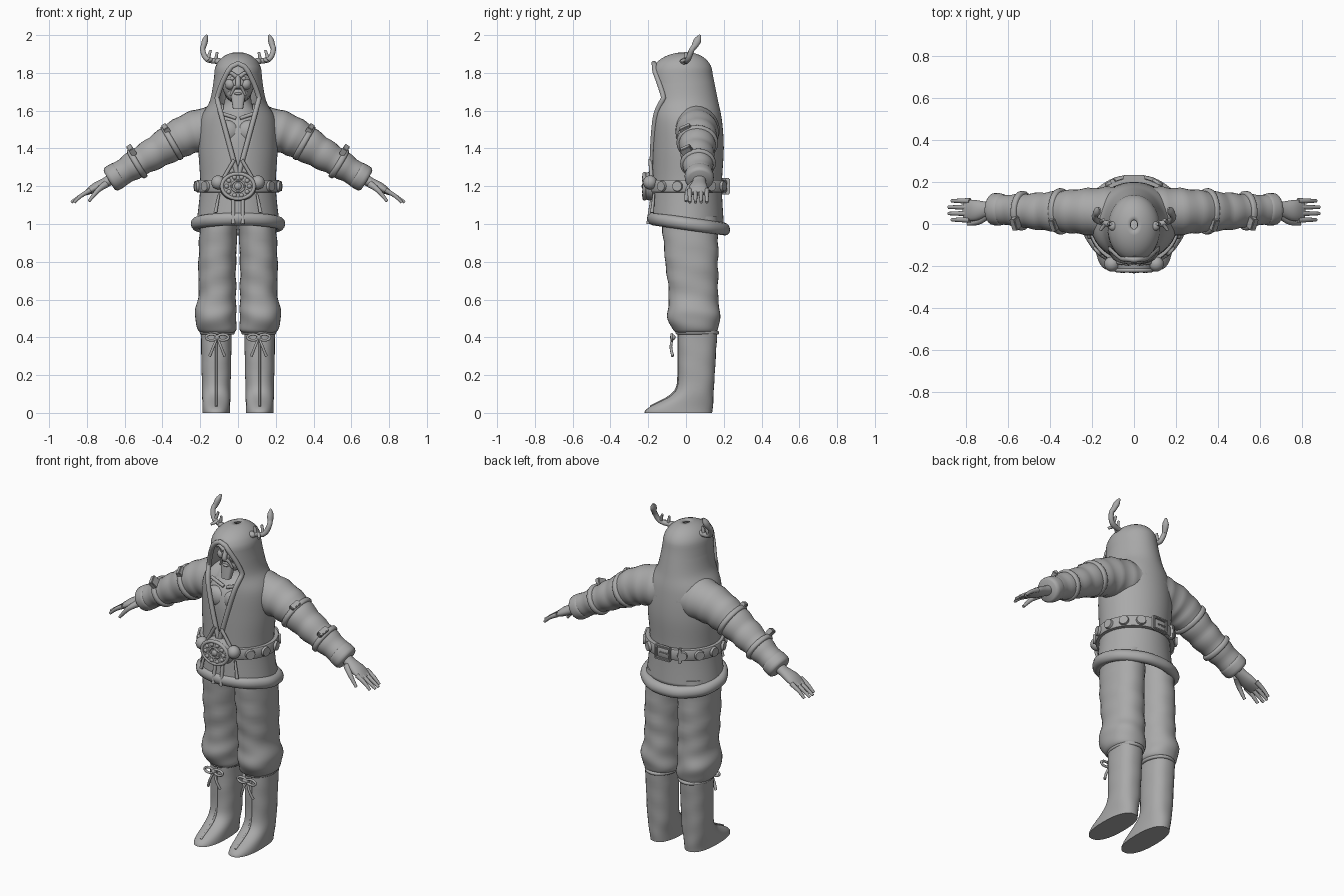
import bpy, bmesh
from math import sin, cos, pi, asin, sqrt, exp, radians
from mathutils import Vector, Matrix

if "Cube" in bpy.data.objects:
    bpy.data.objects.remove(bpy.data.objects["Cube"])

shade = (.4, .4, .4, 1)
grey = bpy.data.materials.new("clay_grey")
grey.use_nodes = True
grey.diffuse_color = shade
grey.node_tree.nodes["Principled BSDF"].inputs["Base Color"].default_value = shade
X, Y, Z = Matrix.Identity(3)
SIDES = (("left", 1), ("right", -1))


def finish(name, bm, angle=50):
    bmesh.ops.remove_doubles(bm, verts=bm.verts, dist=.0003)
    bmesh.ops.recalc_face_normals(bm, faces=bm.faces)
    mesh = bpy.data.meshes.new(name)
    bm.to_mesh(mesh)
    bm.free()
    mesh.materials.append(grey)
    mesh.shade_smooth()
    mesh.set_sharp_from_angle(angle=radians(angle))
    ob = bpy.data.objects.new(name, mesh)
    bpy.context.collection.objects.link(ob)
    return ob


def spline(rows, steps):
    """Smooth curve through rows of numbers."""
    out, last = [], len(rows) - 1
    for i in range(last):
        before, start, end, after = [rows[max(0, min(last, i + k))] for k in (-1, 0, 1, 2)]
        for j in range(steps):
            t = j / steps
            out.append([b + t / 2 * (c - a + t * (2 * a - 5 * b + 4 * c - d + t * (3 * (b - c) + d - a)))
                        for a, b, c, d in zip(before, start, end, after)])
    return out + [list(rows[-1])]


def skin(bm, rings, closed=True, caps=True):
    loops = [[bm.verts.new(p) for p in ring] for ring in rings]
    count = len(loops[0])
    for low, high in zip(loops, loops[1:]):
        for k in range(count if closed else count - 1):
            bm.faces.new((low[k], low[(k + 1) % count], high[(k + 1) % count], high[k]))
    if caps:
        bm.faces.new(loops[0])
        bm.faces.new(loops[-1])


def oval(angle, power):
    """Point on a unit superellipse."""
    return [abs(e) ** power * (1 if e > 0 else -1) for e in (cos(angle), sin(angle))]


def tube(name, rows, s=1, ref=Y, sides=24, steps=4, flat=False, power=1, fold=0):
    """Loft of ovals; a row is x, y, z, half width along ref, other half width."""
    rows = spline(rows, steps)
    rings = []
    for i, (x, y, z, a, b) in enumerate(rows):
        before, after = rows[max(i - 1, 0)], rows[min(i + 1, len(rows) - 1)]
        along = Z if flat else (Vector(after[:3]) - Vector(before[:3])).normalized()
        u = (ref - along * ref.dot(along)).normalized()
        v = along.cross(u)
        ring = []
        for k in range(sides):
            turn = 2 * pi * k / sides
            c, d = oval(turn, power)
            wrinkle = 1 + fold * (sin(2 * turn + 55 * z + 20 * x) + sin(3 * turn - 40 * z) / 2)
            p = Vector((x, y, z)) + (u * a * c + v * b * d) * wrinkle
            ring.append((p.x * s, p.y, max(p.z, 0)))
        rings.append(ring)
    bm = bmesh.new()
    skin(bm, rings)
    return finish(name, bm)


def rope(name, points, start, end, s=1, steps=4):
    """Round cord whose radius runs from start to end."""
    last = len(points) - 1
    radii = [start + (end - start) * i / last for i in range(last + 1)]
    return tube(name, [(*p, r, r) for p, r in zip(points, radii)], s, sides=10, steps=steps)


def ball(name, loc, size):
    bm = bmesh.new()
    bmesh.ops.create_uvsphere(bm, u_segments=20, v_segments=12, radius=1,
                              matrix=Matrix.Translation(loc) @ Matrix.Diagonal((*size, 1)))
    return finish(name, bm)


def disc(name, loc, normal, width, height, depth):
    bm = bmesh.new()
    turn = normal.to_track_quat("Z", "Y").to_matrix().to_4x4()
    bmesh.ops.create_cone(bm, cap_ends=True, segments=28, radius1=1, radius2=.85, depth=1,
                          matrix=Matrix.Translation(loc) @ turn @ Matrix.Diagonal((width, height, depth, 1)))
    return finish(name, bm, 30)


def box(name, loc, size, turn=Matrix()):
    bm = bmesh.new()
    bmesh.ops.create_cube(bm, size=1, matrix=Matrix.Translation(loc) @ turn @ Matrix.Diagonal((*size, 1)))
    bmesh.ops.bevel(bm, geom=bm.edges[:], offset=.004, segments=2, affect="EDGES")
    return finish(name, bm)


def hoop(name, loc, rx, ry, thick, tall, tilt=0, power=1, normal=Z, wave=0):
    """Closed oval band, leaning by tilt."""
    rot = normal.to_track_quat("Z", "Y").to_matrix()
    rings = []
    for i in range(65):
        t = 2 * pi * i / 64
        ring = []
        for k in range(12):
            c, d = oval(pi * k / 6, power)
            out = thick * c * (1 + wave * sin(9 * t))
            y = (ry + out) * sin(t)
            ring.append(Vector(loc) + rot @ Vector(((rx + out) * cos(t), y, tall * d + tilt * y)))
        rings.append(ring)
    bm = bmesh.new()
    skin(bm, rings, caps=False)
    return finish(name, bm)


# Hooded jacket: height, half width, front and back, closed by a dome
coat = spline([(1, .22, -.19, .2), (1.2, .2, -.18, .19), (1.4, .21, -.18, .2), (1.55, .2, -.18, .19),
               (1.65, .15, -.18, .17), (1.75, .13, -.18, .15)], 6)
for k in range(10):
    dome = cos(k / 6.3)
    coat.append((1.8 + .11 * sin(k / 6.3), .125 * dome, -.18 * dome, .14 * dome))
rings, edge = [], []
for z, half, front, back in coat:
    opening = max(0, min((z - 1.25) * .27, .26 * sqrt(max(0, 1.85 - z))))
    gap = asin(min(opening / half, .9))
    turns = [gap + (pi - gap) * k / 24 for k in range(49)]
    rings.append([(half * sin(t), (front + back) / 2 - (back - front) / 2 * cos(t), z) for t in turns])
    if opening:
        edge.append(rings[-1][0])
bm = bmesh.new()
skin(bm, rings, closed=False, caps=False)
solid = finish("hooded_jacket", bm).modifiers.new("thickness", "SOLIDIFY")
solid.thickness, solid.offset = .012, -1

# Trim round the hood opening, straps and cords on the jacket front
peak = (0, -.17, 1.85)
rope("hood_trim", edge + [peak] + [(-x, y, z) for x, y, z in edge[::-1]], .014, .014, steps=1)
for side, s in SIDES:
    rope(side + "_chest_strap", [(.02, -.19, 1.34), (.09, -.18, 1.22)], .01, .01, s)
    rope(side + "_skirt_edge", [(.025, -.18, 1.13), (.025, -.2, 1)], .01, .01, s)
    rope(side + "_belt_cord", [(.1, -.17, 1.16), (.12, -.18, 1.06)], .006, .01, s)

# Bare chest, neck and head
tube("chest", [(0, .01, 1.2, .17, .16), (0, .01, 1.5, .17, .16), (0, .02, 1.62, .08, .08),
               (0, .01, 1.7, .07, .07)], ref=X, flat=True, sides=32)
ball("head", (0, -.03, 1.75), (.085, .09, .115))
ball("jaw", (0, -.06, 1.69), (.06, .06, .05))
ball("lower_lip", (0, -.12, 1.69), (.02, .01, .007))
rope("nose", [(0, -.11, 1.79), (0, -.13, 1.74), (0, -.12, 1.73)], .012, .018)
tube("beard", [(0, -.09, 1.69, .04, .03), (0, -.11, 1.61, .027, .02)], ref=X, flat=True, power=.6)
for side, s in SIDES:
    ball(side + "_pectoral", (.06 * s, -.12, 1.49), (.07, .04, .06))
    ball(side + "_cheek", (.04 * s, -.09, 1.74), (.03, .03, .03))
    ball(side + "_eye", (.03 * s, -.11, 1.77), (.013, .01, .01))
    rope(side + "_collarbone", [(.01, -.12, 1.56), (.1, -.11, 1.59)], .01, .01, s)
    rope(side + "_brow", [(.01, -.12, 1.78), (.04, -.12, 1.8), (.07, -.1, 1.78)], .012, .008, s)
    rope(side + "_moustache", [(0, -.13, 1.73), (.02, -.12, 1.72), (.04, -.11, 1.68)], .012, .006, s)

# Fur hem, belt and buckles
belt_z = 1.2
hoop("fur_hem", (0, .015, 1), .22, .19, .03, .034, tilt=.14, wave=.05)
hoop("belt", (0, .01, belt_z), .207, .197, .016, .034, power=.5)
disc("front_buckle", (0, -.2, belt_z), -Y, .1, .08, .05)
hoop("buckle_rim", (0, -.22, belt_z), .085, .066, .01, .01, normal=-Y)
hoop("buckle_inner_ring", (0, -.22, belt_z), .034, .03, .006, .01, normal=-Y)
ball("buckle_boss", (0, -.22, belt_z), (.02, .015, .02))
for i in range(10):
    t = pi * i / 5
    ball("buckle_bead", (.06 * cos(t), -.22, belt_z + .05 * sin(t)), (.013, .013, .013))
for side, s in SIDES:
    ball(side + "_belt_ball", (.105 * s, -.19, belt_z + .02), (.037, .037, .037))
    for degrees in range(-40, 70, 25):
        c, d = cos(radians(degrees)), sin(radians(degrees))
        disc(side + "_belt_stud", (.224 * c * s, .01 + .214 * d, belt_z), Vector((c * s, d, 0)), .03, .03, .02)
    box(side + "_back_buckle_bar", (.045 * s, .22, belt_z), (.014, .024, .085))
    box("back_buckle_rail", (0, .22, belt_z + .036 * s), (.1, .024, .014))
box("back_buckle_prong", (-.015, .22, belt_z), (.07, .016, .012))
box("belt_loop", (-.1, .2, belt_z), (.02, .03, .085), Matrix.Rotation(.5, 4, "Z"))

# Arm line with a tapering, creased sleeve; bands are placed along it
arm = [Vector(p) for p in spline([(.06, .05, 1.51), (.25, .06, 1.48), (.45, .06, 1.37), (.65, .07, 1.25)], 8)]
last = len(arm) - 1


def sleeve_radius(i):
    return .133 - .068 * i / last + .003 * sin(i * 2)


def band(name, i, half, extra, s):
    along = (arm[i] - arm[i - 1]).normalized()
    rows = []
    for slide, grow in ((-1, 0), (-.7, extra), (0, extra * 1.2), (.7, extra), (1, 0)):
        r = sleeve_radius(i) + grow
        rows.append((*(arm[i] + along * slide * half), r, r * .93))
    tube(name, rows, s, steps=2)


for side, s in SIDES:
    tube(side + "_sleeve", [(*p, sleeve_radius(i), sleeve_radius(i) * .97) for i, p in enumerate(arm)],
         s, sides=28, steps=2, fold=.016)
    for i in (12, 19):
        band(side + "_arm_strap", i, .016, .012, s)
        x, y, z = arm[i]
        lean = Matrix.Rotation(s * .6, 4, "Y") @ Matrix.Rotation(.5, 4, "X")
        box(side + "_strap_buckle", ((x + .03) * s, y - .06, z + .07), (.03, .06, .045), lean)
    band(side + "_cuff", last, .036, .012, s)

    # Hand
    tube(side + "_palm", [(.65, .07, 1.25, .034, .03), (.7, .07, 1.22, .036, .027),
                          (.76, .065, 1.19, .05, .025), (.81, .065, 1.16, .045, .01)], s)
    for k in range(4):
        y, tip = .02 + .03 * k, .885 - .008 * (k - 1.5) ** 2
        rope(side + "_finger", [(.78, y, 1.18), (.83, y, 1.15), (tip, y, 1.115)], .014, .008, s)
    rope(side + "_thumb", [(.7, .04, 1.21), (.74, .01, 1.18), (.79, 0, 1.12)], .02, .008, s)

    # Baggy trouser leg
    tube(side + "_trouser_leg", [(.1, .02, 1.04, .1, .15), (.11, .03, .8, .1, .14), (.11, .04, .62, .1, .13),
                                 (.12, .04, .52, .11, .14), (.11, .05, .44, .1, .12), (.11, .05, .42, .07, .09)],
         s, ref=X, flat=True, sides=36, steps=7, fold=.018, power=.9)

    # Boot: the front sweeps out into the toe near the ground
    boot, seam = [], []
    for k in range(24):
        z = .45 * (k / 23) ** 1.5
        front, back = -.04 - .18 * exp(-(z / .075) ** 2), .14 + .06 * z
        boot.append((.115, (front + back) / 2, z, .073 + .02 * z, (back - front) / 2))
        seam.append((.115, front, z))
    tube(side + "_boot", boot, s, ref=X, flat=True, sides=32, steps=1, power=.85, fold=.008)
    rope(side + "_boot_seam", seam[4:], .006, .006, s, steps=1)
    hoop(side + "_boot_cord", (.11 * s, .06, .425), .083, .106, .01, .01)
    ball(side + "_bow_knot", (.11 * s, -.07, .4), (.015, .015, .015))
    for d in (-1, 1):
        loop = [(.11 + d * (.03 - .03 * cos(t)), -.075, .4 + .016 * sin(t)) for t in range(7)]
        rope(side + "_bow_loop", loop, .007, .007, s)
        rope(side + "_bow_tail", [(.11, -.07, .4), (.11 + d * .02, -.08, .35), (.11 + d * .04, -.07, .3)],
             .006, .008, s)

    # Antler with flattened tip and prongs
    ball(side + "_antler_root", (.1 * s, -.01, 1.86), (.024, .022, .018))
    rope(side + "_antler", [(.07, -.01, 1.86), (.16, .01, 1.87), (.187, .03, 1.92), (.18, .05, 1.95)], .015, .014, s)
    tube(side + "_antler_tip", [(.185, .04, 1.93, .013, .013), (.175, .06, 1.97, .02, .016),
                                (.165, .075, 2, .005, .005)], s)
    for root, tip in (((.12, 0, 1.86), (.11, 0, 1.91)), ((.16, .01, 1.87), (.145, .02, 1.92)),
                      ((.14, 0, 1.87), (.16, -.03, 1.86))):
        rope(side + "_prong", [root, tip], .011, .007, s)
